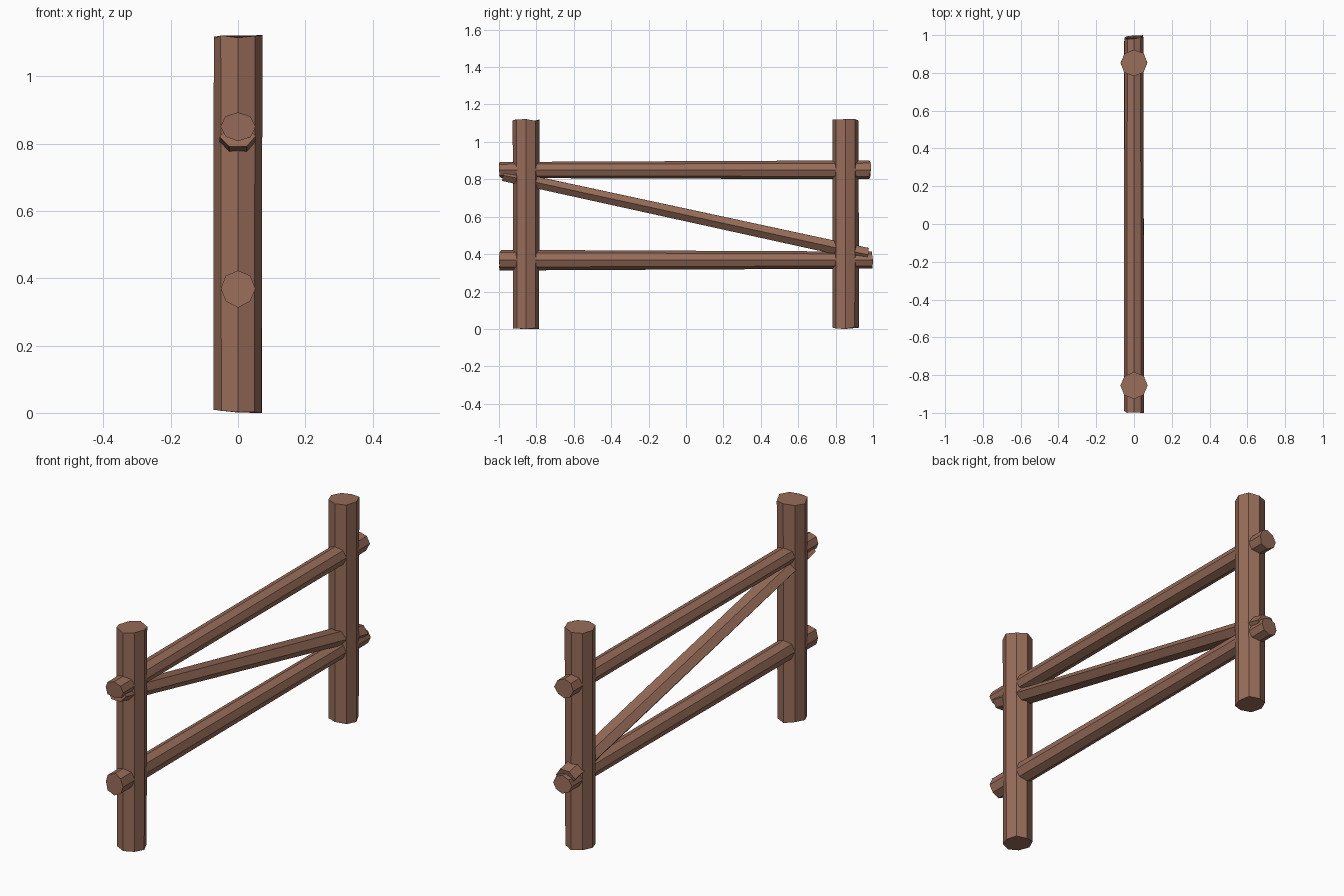
import bpy, bmesh, math, random
from mathutils import Vector

if "Cube" in bpy.data.objects:
    bpy.data.objects.remove(bpy.data.objects["Cube"])

random.seed(4)
wood = bpy.data.materials.new("brown_wood")
wood.diffuse_color = (0.31, 0.15, 0.1, 1)
wood.use_nodes = True
wood.node_tree.nodes["Principled BSDF"].inputs["Base Color"].default_value = wood.diffuse_color


def log(name, start, end, r0, r1, sides=8, turn=0.0, inset=0.012):
    """Rough faceted log; r0/r1 are (x radius, other radius) at its two ends."""
    a, b = Vector(start), Vector(end)
    axis = (b - a).normalized()
    u = Vector((1, 0, 0))
    v = axis.cross(u)
    bm = bmesh.new()
    rings = []
    for p, (ru, rv), inward in ((a, r0, axis), (b, r1, -axis)):
        ring = []
        for i in range(sides):
            t = turn + 2 * math.pi * i / sides
            k = random.uniform(0.97, 1.03)
            cut = 0 if i == 0 else random.uniform(0, inset)
            ring.append(bm.verts.new(p + u * ru * k * math.cos(t)
                                     + v * rv * k * math.sin(t) + inward * cut))
        rings.append(ring)
    for i in range(sides):
        j = (i + 1) % sides
        bm.faces.new((rings[0][i], rings[0][j], rings[1][j], rings[1][i]))
    bm.faces.new(rings[0][::-1])
    bm.faces.new(rings[1])
    bmesh.ops.recalc_face_normals(bm, faces=bm.faces)
    me = bpy.data.meshes.new(name)
    bm.to_mesh(me)
    bm.free()
    me.materials.append(wood)
    ob = bpy.data.objects.new(name, me)
    bpy.context.collection.objects.link(ob)


# Upright posts
for name, y in (("front_post", -0.855), ("back_post", 0.853)):
    log(name, (0, y, 0), (0, y, 1.122), (0.071, 0.071), (0.071, 0.071))

# Horizontal rails running through the posts
log("upper_rail", (0, -1, 0.85), (0, 0.99, 0.851), (0.053, 0.043), (0.05, 0.05))
log("lower_rail", (0, -1, 0.369), (0, 1, 0.368), (0.052, 0.055), (0.05, 0.045))

# Flattened six-sided diagonal brace
log("diagonal_brace", (0, -0.978, 0.822), (0, 0.975, 0.396),
    (0.053, 0.036), (0.052, 0.041), sides=6)
